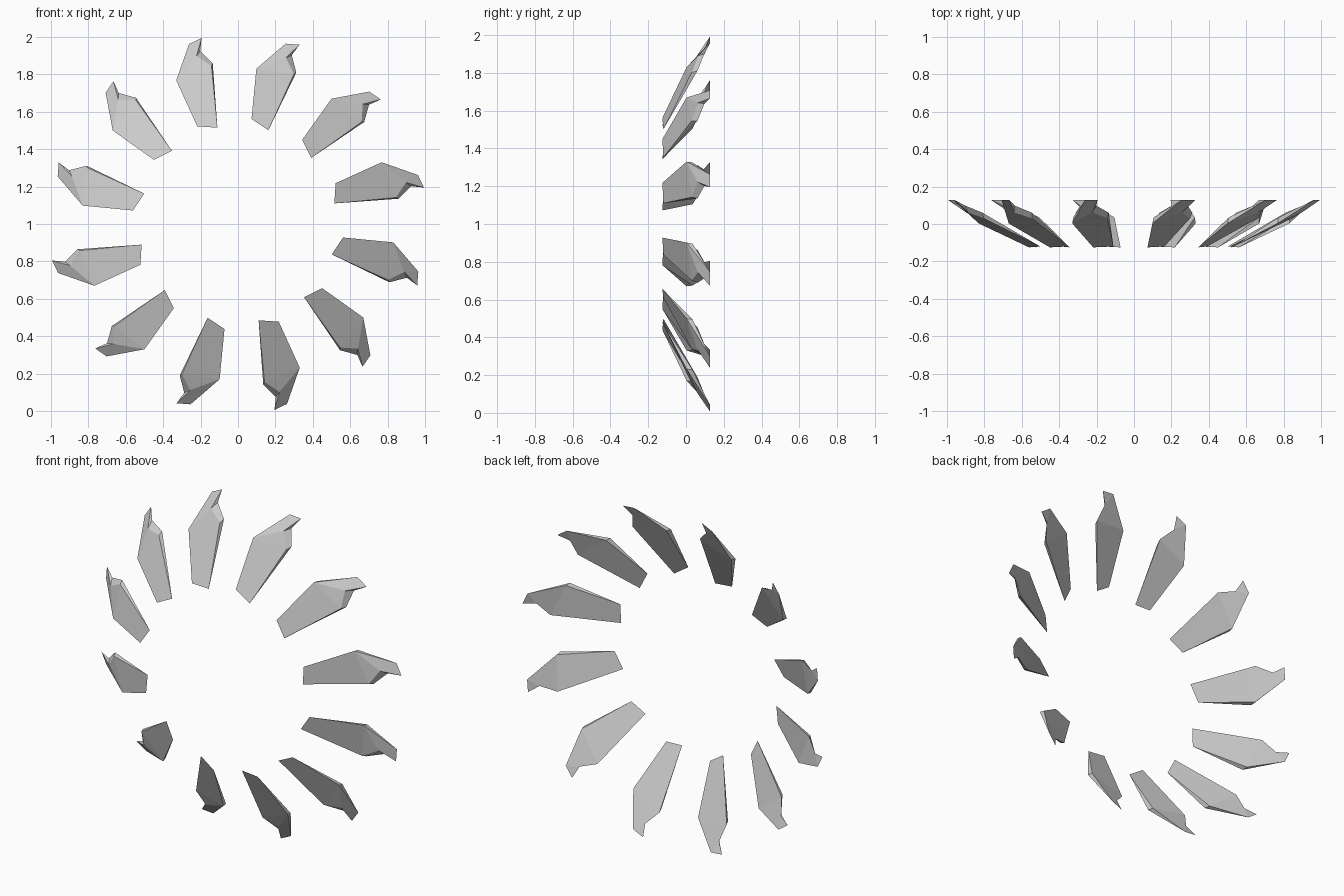
import bpy, bmesh, math
from mathutils import Matrix

if "Cube" in bpy.data.objects:
    bpy.data.objects.remove(bpy.data.objects["Cube"])

# One blade, relative to the ring centre: thin at the root, thick at the shoulders, hooked tip
POINTS = {
    "root_a": (0.522, -0.125, 0.218), "root_b": (0.515, -0.12, 0.11),
    "shoulder_front": (0.768, 0.003, 0.33), "shoulder_back": (0.772, 0.035, 0.325),
    "heel_front": (0.845, 0.03, 0.142), "heel_back": (0.857, 0.06, 0.135),
    "neck_front": (0.898, 0.062, 0.222), "neck_back": (0.925, 0.098, 0.202),
    "tip_a": (0.962, 0.128, 0.262), "tip_b": (0.994, 0.128, 0.195),
}
FACES = [
    # front
    "root_a root_b heel_front shoulder_front", "shoulder_front heel_front neck_front",
    "shoulder_front neck_front tip_a", "neck_front tip_b tip_a",
    # edges
    "root_a shoulder_front shoulder_back", "shoulder_front tip_a shoulder_back",
    "root_b heel_back heel_front", "heel_front heel_back neck_back neck_front",
    "neck_front neck_back tip_b",
    # back
    "root_a shoulder_back heel_back root_b", "shoulder_back tip_a neck_back heel_back",
    "tip_a tip_b neck_back",
]


def make_blade_mesh():
    bm = bmesh.new()
    verts = {name: bm.verts.new(co) for name, co in POINTS.items()}
    for face in FACES:
        bm.faces.new([verts[n] for n in face.split()])
    bmesh.ops.recalc_face_normals(bm, faces=bm.faces)
    mesh = bpy.data.meshes.new("blade")
    bm.to_mesh(mesh)
    bm.free()
    return mesh


# Ring of twelve blades around the y axis
blade_mesh = make_blade_mesh()
for i in range(12):
    blade = bpy.data.objects.new(f"blade_{i + 1}", blade_mesh)
    blade.matrix_world = Matrix.Translation((0, 0, 1)) @ Matrix.Rotation(math.radians(30 * i), 4, 'Y')
    bpy.context.collection.objects.link(blade)
